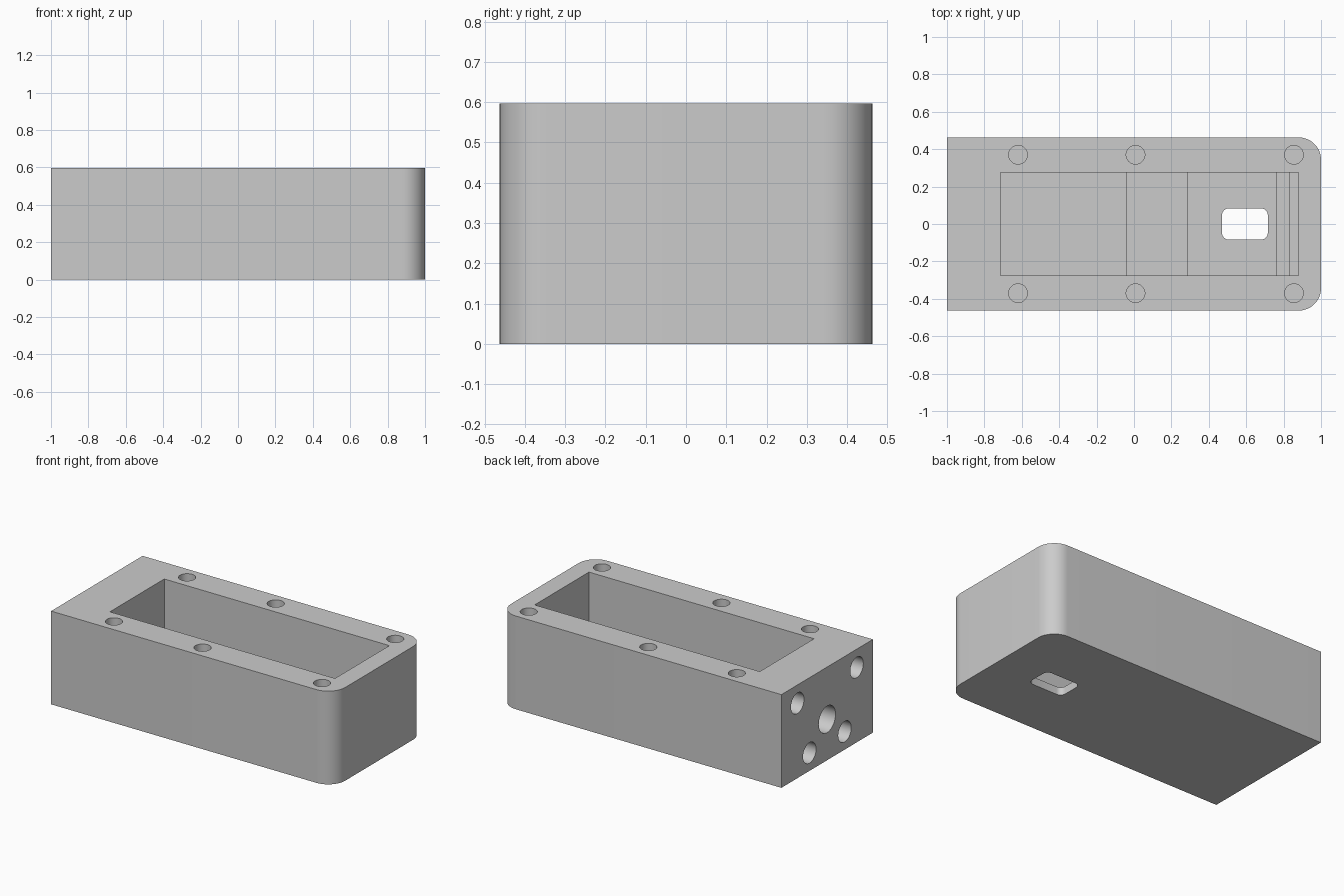
import bpy, bmesh, math
from mathutils import Vector

if "Cube" in bpy.data.objects:
    bpy.data.objects.remove(bpy.data.objects["Cube"], do_unlink=True)

HEIGHT = 0.597
HALF_Y = 0.463

grey = bpy.data.materials.new("plain grey")
grey.use_nodes = True
colour = (0.6, 0.6, 0.6, 1)
grey.diffuse_color = colour
grey.node_tree.nodes["Principled BSDF"].inputs["Base Color"].default_value = colour


def prism(name, points, offset):
    """Extrude a closed outline of 3D points along the offset."""
    bm = bmesh.new()
    face = bm.faces.new([bm.verts.new(p) for p in points])
    ext = bmesh.ops.extrude_face_region(bm, geom=[face])
    moved = [v for v in ext["geom"] if isinstance(v, bmesh.types.BMVert)]
    bmesh.ops.translate(bm, verts=moved, vec=Vector(offset))
    bmesh.ops.recalc_face_normals(bm, faces=bm.faces)
    mesh = bpy.data.meshes.new(name)
    bm.to_mesh(mesh)
    bm.free()
    mesh.materials.append(grey)
    ob = bpy.data.objects.new(name, mesh)
    bpy.context.collection.objects.link(ob)
    return ob


def arc(cx, cy, r, start, steps=12):
    """Quarter turn from the start angle in degrees."""
    angles = [math.radians(start + 90 * i / steps) for i in range(steps + 1)]
    return [(cx + r * math.cos(a), cy + r * math.sin(a)) for a in angles]


def circle(r, n=40):
    return [(r * math.cos(2 * math.pi * i / n), r * math.sin(2 * math.pi * i / n))
            for i in range(n)]


# Main block: square at one end, rounded corners at the other
R = 0.12
outline = [(-1, HALF_Y), (-1, -HALF_Y)]
outline += arc(1 - R, -HALF_Y + R, R, -90) + arc(1 - R, HALF_Y - R, R, 0)
housing = prism("housing", [(x, y, 0) for x, y in outline], (0, 0, HEIGHT))

cutters = []

# Open cavity with a stepped floor: (start x, end x, floor height)
floors = [(-0.715, -0.04, 0.10), (-0.04, 0.29, 0.15), (0.29, 0.76, 0.05),
          (0.76, 0.83, 0.12), (0.83, 0.88, 0.17)]
section = [(floors[0][0], 0.7)]
for x0, x1, z in floors:
    section += [(x0, z), (x1, z)]
section.append((floors[-1][1], 0.7))
cutters.append(prism("cavity_cutter", [(x, -0.275, z) for x, z in section], (0, 0.55, 0)))

# Rounded slot through the floor
r, sx, sy = 0.035, 0.1225, 0.083
slot = []
for i, (a, b) in enumerate([(1, 1), (-1, 1), (-1, -1), (1, -1)]):
    slot += arc(0.593 + a * (sx - r), b * (sy - r), r, 90 * i, 6)
cutters.append(prism("slot_cutter", [(x, y, -0.1) for x, y in slot], (0, 0, 0.25)))

# Lid screw holes in the rim
for x in (-0.62, 0.008, 0.855):
    for side in (-1, 1):
        pts = [(x + a, side * 0.37 + b, HEIGHT - 0.3) for a, b in circle(0.05)]
        cutters.append(prism("lid_hole_cutter", pts, (0, 0, 0.4)))

# End holes: (y, z, radius, depth); the middle one reaches the cavity
end_holes = [(0, 0.262, 0.085, 0.35)]
for side in (-1, 1):
    end_holes += [(side * 0.30, 0.48, 0.066, 0.22), (side * 0.178, 0.115, 0.066, 0.22)]
for y, z, rad, depth in end_holes:
    pts = [(-1.1, y + a, z + b) for a, b in circle(rad)]
    cutters.append(prism("end_hole_cutter", pts, (0.1 + depth, 0, 0)))

# Cut everything out of the block
bpy.ops.object.select_all(action="DESELECT")
bpy.context.view_layer.objects.active = housing
housing.select_set(True)
for cutter in cutters:
    mod = housing.modifiers.new("cut", "BOOLEAN")
    mod.operation = "DIFFERENCE"
    mod.solver = "EXACT"
    mod.object = cutter
    bpy.ops.object.modifier_apply(modifier=mod.name)
    bpy.data.objects.remove(cutter, do_unlink=True)

bpy.ops.object.shade_smooth_by_angle(angle=math.radians(30))
